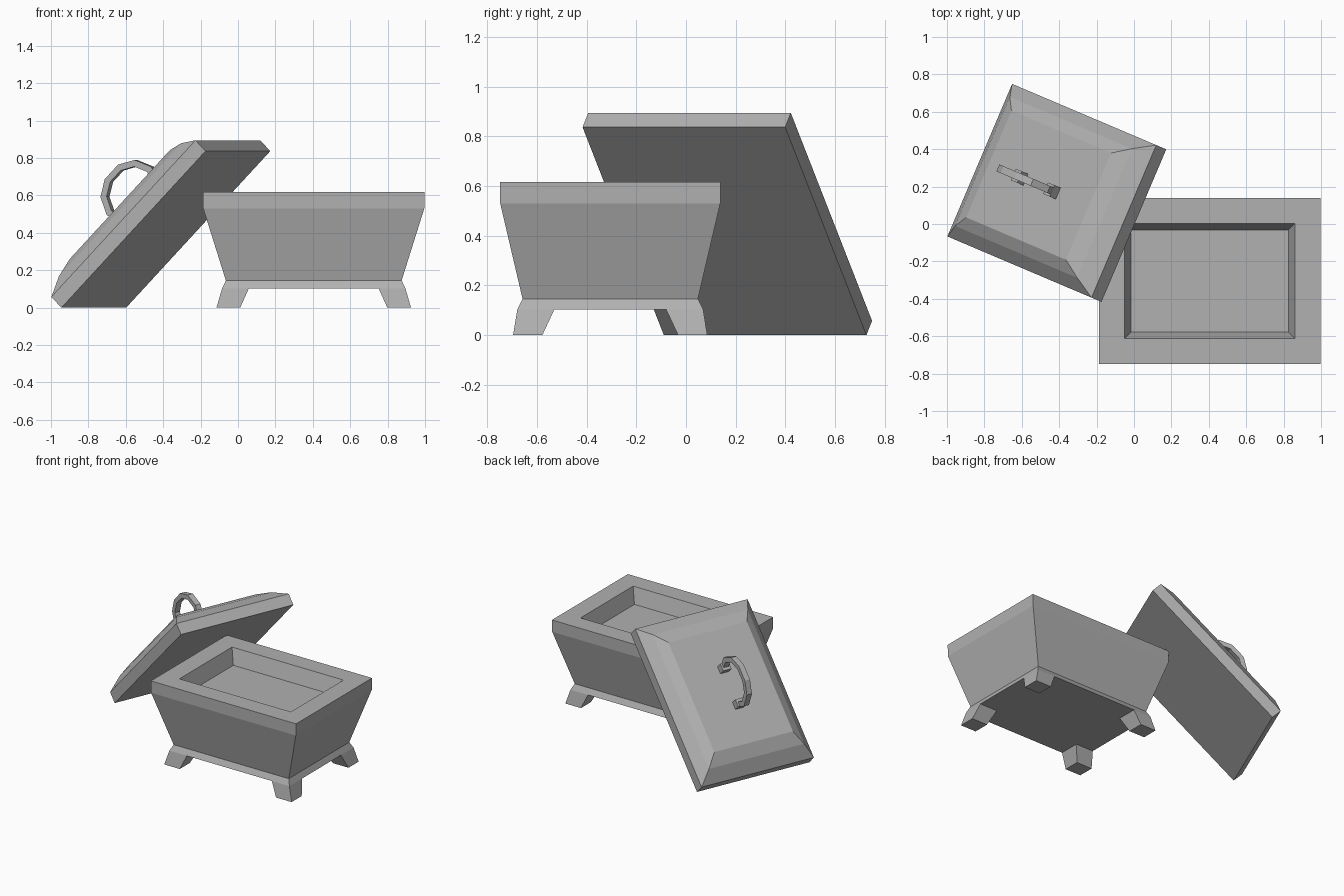
import bpy, bmesh
from math import radians
from mathutils import Matrix

if "Cube" in bpy.data.objects:
    bpy.data.objects.remove(bpy.data.objects["Cube"])

# Dark grey stone used for every part
stone = bpy.data.materials.new("dark_grey")
stone.diffuse_color = (0.44, 0.44, 0.44, 1)
stone.use_nodes = True
stone.node_tree.nodes["Principled BSDF"].inputs["Base Color"].default_value = stone.diffuse_color


def make_object(name, bm, matrix):
    bmesh.ops.recalc_face_normals(bm, faces=bm.faces)
    bm.transform(matrix)
    mesh = bpy.data.meshes.new(name)
    bm.to_mesh(mesh)
    bm.free()
    mesh.materials.append(stone)
    obj = bpy.data.objects.new(name, mesh)
    bpy.context.collection.objects.link(obj)
    return obj


def bridge(name, rings, matrix):
    """Join successive four-point rings with quads and cap both ends."""
    bm = bmesh.new()
    loops = [[bm.verts.new(p) for p in r] for r in rings]
    for a, b in zip(loops, loops[1:]):
        for i in range(4):
            j = (i + 1) % 4
            bm.faces.new((a[i], a[j], b[j], b[i]))
    bm.faces.new(loops[0])
    bm.faces.new(loops[-1])
    return make_object(name, bm, matrix)


def rect(x0, x1, y0, y1, z):
    return [(x0, y0, z), (x1, y0, z), (x1, y1, z), (x0, y1, z)]


def rect_stack(name, levels, matrix):
    """levels: (half length, half width, height)"""
    return bridge(name, [rect(-a, a, -b, b, z) for a, b, z in levels], matrix)


box_frame = Matrix.Translation((0.405, -0.305, 0))

# Tapered box with flared foot band, thick rim and shallow recess
rect_stack("box_body", [
    (0.49, 0.374, 0.103), (0.47, 0.353, 0.145),
    (0.591, 0.443, 0.53), (0.593, 0.443, 0.617),
    (0.455, 0.307, 0.617), (0.42, 0.272, 0.505),
], box_frame)

# Four splayed corner legs
for sx, side in ((-1, "left"), (1, "right")):
    for sy, end in ((-1, "front"), (1, "back")):
        bridge(f"{end}_{side}_leg", [
            rect(sx * 0.393, sx * 0.52, sy * 0.273, sy * 0.391, 0),
            rect(sx * 0.347, sx * 0.49, sy * 0.225, sy * 0.374, 0.103),
        ], box_frame)

# Lid leaning at 45 degrees against the box
lid_frame = (Matrix.Translation((-0.386, 0.155, 0.418))
             @ Matrix.Rotation(radians(-23), 4, 'Z')
             @ Matrix.Rotation(radians(-45), 4, 'Y'))
rect_stack("lid", [
    (0.592, 0.443, 0), (0.592, 0.443, 0.082),
    (0.502, 0.375, 0.15), (0.41, 0.31, 0.19),
], lid_frame)

# Arched handle: square-section strip swept along a faceted arch
handle_frame = lid_frame @ Matrix.Translation((0.0, 0, 0.19))
half_outer = [(0.155, 0.03), (0.183, 0.1), (0.14, 0.195), (0.055, 0.245)]
half_inner = [(0.12, 0.03), (0.147, 0.098), (0.113, 0.172), (0.043, 0.212)]
outer = half_outer + [(-x, z) for x, z in reversed(half_outer)]
inner = half_inner + [(-x, z) for x, z in reversed(half_inner)]
w = 0.02
bridge("lid_handle", [
    [(o[0], -w, o[1]), (o[0], w, o[1]), (i[0], w, i[1]), (i[0], -w, i[1])]
    for o, i in zip(outer, inner)], handle_frame)

# Handle mounting blocks
for s, side in ((-1, "lower"), (1, "upper")):
    bridge(f"{side}_handle_mount", [
        rect(s * 0.107, s * 0.16, -0.033, 0.033, z) for z in (-0.005, 0.05)
    ], handle_frame)
